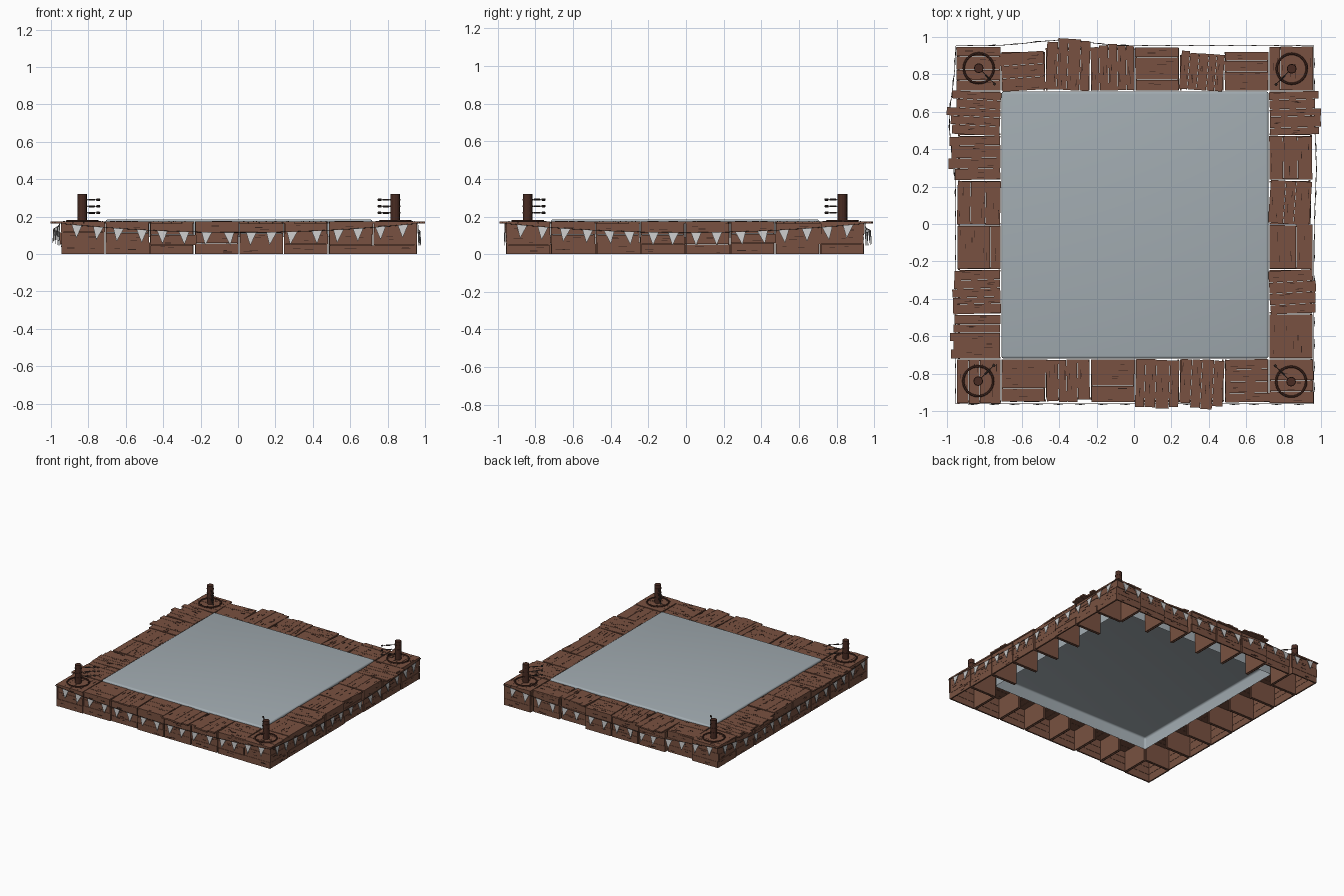
import bpy, bmesh, math, random
from mathutils import Matrix, Vector

if "Cube" in bpy.data.objects:
    bpy.data.objects.remove(bpy.data.objects["Cube"])

random.seed(4)
C = Vector((0.005, -0.005, 0))       # centre of the platform
HALF, CELL, TOP = 0.955, 0.2388, 0.175
SIDES = ["front", "right", "back", "left"]
R = random.uniform


def material(name, rgb):
    m = bpy.data.materials.new(name)
    m.diffuse_color = (*rgb, 1)
    m.use_nodes = True
    m.node_tree.nodes["Principled BSDF"].inputs["Base Color"].default_value = m.diffuse_color
    return m


WOOD = material("wood", (0.19, 0.083, 0.052))
CRACK = material("crack", (0.035, 0.016, 0.012))
DARK = material("dark_wood", (0.065, 0.024, 0.016))
METAL = material("dark_metal", (0.05, 0.035, 0.03))


def side_matrix(k):
    return Matrix.Translation(C) @ Matrix.Rotation(k * math.pi / 2, 4, 'Z')


def finish(bm, name, mats=(), matrix=Matrix()):
    me = bpy.data.meshes.new(name)
    bm.to_mesh(me)
    bm.free()
    for m in mats:
        me.materials.append(m)
    ob = bpy.data.objects.new(name, me)
    bpy.context.collection.objects.link(ob)
    ob.matrix_world = matrix
    return ob


def box(bm, M, lo, hi, mat=0):
    lo, hi = Vector(lo), Vector(hi)
    S = Matrix.Translation((lo + hi) / 2) @ Matrix.Diagonal((*(hi - lo), 1))
    g = bmesh.ops.create_cube(bm, size=1, matrix=M @ S)
    for f in {f for v in g["verts"] for f in v.link_faces}:
        f.material_index = mat


def panel(bm, M, length, width, n, extra=0.0, jag=0.004, t=0.012, cracks=True):
    """n boards along local x (starting at x=0), stacked in y, outer face at z=0."""
    cuts = [0] + [width * (i + R(-.15, .15)) / n for i in range(1, n)] + [width]
    for i in range(n):
        end = length + (extra * R(.15, 1) if i != n // 2 else extra) + R(-jag, jag)
        y0, y1 = cuts[i] + .0008, cuts[i + 1] - .0008
        box(bm, M, (R(0, jag), y0, -t), (end, y1, R(-.002, 0)))
        for _ in range(2 if cracks else 0):
            x, y, l = R(.02, length - .07), R(y0 + .008, y1 - .008), R(.02, .05)
            box(bm, M, (x, y, -.004), (x + l, y + .003, .0006), 1)


def frame(origin, x, y):
    x, y = Vector(x), Vector(y)
    M = Matrix((x, y, x.cross(y))).transposed().to_4x4()
    M.translation = Vector(origin)
    return M


def outer_wall(bm, u0, w, v):
    panel(bm, frame((u0, -v, 0), (1, 0, 0), (0, 0, 1)), w, TOP - .012, 3, 0, .006)


def cross_wall(bm, u, v0, v1):
    # plain divider standing between neighbouring crates
    box(bm, Matrix(), (u - .004, -v1, 0), (u + .004, -v0, TOP - .012))


# Crates: (outer reach, boards point outward?, twist) for each cell along each side
ROWS = [
    [(.945, 0, 0), (.935, 1, .02), (.948, 0, 0), (.97, 1, -.03), (.97, 1, -.05), (.948, 0, .02)],
    [(.95, 0, 0), (.955, 1, .05), (.95, 0, 0), (.94, 0, -.07), (.948, 0, .01), (.985, 1, .03)],
    [(.925, 0, 0), (.91, 1, -.08), (.95, 0, 0), (.955, 1, .02), (.985, 1, -.04), (.925, 0, .06)],
    [(.995, 1, -.05), (.985, 1, .02), (.95, 0, -.02), (.95, 0, 0), (.97, 1, .03), (.975, 1, 0)],
]
for k, row in enumerate(ROWS):
    bm = bmesh.new()
    for i, (reach, outward, twist) in enumerate(row):
        u0 = -HALF + CELL * (i + 1) + .003
        w = CELL - .006
        v0 = HALF - CELL + .002
        depth = min(reach, .95) - v0
        mid = Matrix.Translation((u0 + w / 2, -v0 - depth / 2, TOP))
        T = mid @ Matrix.Rotation(twist, 4, 'Z') @ mid.inverted()
        if outward:
            M = frame((u0, -v0, TOP), (0, -1, 0), (1, 0, 0))
            panel(bm, T @ M, depth, w, random.choice((4, 5)), reach - v0 - depth + .01)
        else:
            M = frame((u0, -v0 - depth, TOP), (1, 0, 0), (0, 1, 0))
            panel(bm, T @ M, w, depth, random.choice((3, 4)))
        outer_wall(bm, u0, w, min(reach, .947))
        cross_wall(bm, u0 + .004, v0, v0 + depth - .012)
        cross_wall(bm, u0 + w - .004, v0, v0 + depth - .012)
    # fix outward-facing normals where the panel frame is mirrored
    bmesh.ops.recalc_face_normals(bm, faces=bm.faces)
    finish(bm, SIDES[k] + "_crates", (WOOD, CRACK), side_matrix(k))

# Corner crates, posts, base rings and rope tensioners
for k in range(4):
    M = side_matrix(k)
    bm = bmesh.new()
    a, w = HALF - CELL + .002, CELL - .004
    panel(bm, frame((a, -a - w, TOP), (1, 0, 0), (0, 1, 0)), w, w, 4, 0, .002)
    outer_wall(bm, a, w, .95)
    panel(bm, frame((.95, -a - w, 0), (0, 1, 0), (0, 0, 1)), w, TOP - .012, 3, 0, .005)
    cross_wall(bm, a + .004, a, a + w - .012)
    box(bm, Matrix(), (a, -a - .008, 0), (a + w - .012, -a, TOP - .012))
    bmesh.ops.recalc_face_normals(bm, faces=bm.faces)
    finish(bm, f"corner_crate_{k}", (WOOD, CRACK), M)

    px, py = .835, -.838
    P = M @ Matrix.Translation((px, py, 0))
    bm = bmesh.new()
    bmesh.ops.create_cone(bm, cap_ends=True, segments=12, radius1=.024, radius2=.024,
                          depth=.155, matrix=Matrix.Translation((0, 0, .2425)))
    for z in (.22, .255, .29):
        bmesh.ops.create_cone(bm, cap_ends=True, segments=12, radius1=.026, radius2=.026,
                              depth=.008, matrix=Matrix.Translation((0, 0, z)))
    finish(bm, f"post_{k}", (DARK,), P)

    bpy.ops.mesh.primitive_torus_add(major_segments=32, minor_segments=6,
                                     major_radius=.08, minor_radius=.006)
    ring = bpy.context.object
    ring.name = f"base_ring_{k}"
    ring.matrix_world = P @ Matrix.Translation((0, 0, TOP + .002))
    ring.data.materials.append(DARK)
    bpy.ops.object.shade_smooth_by_angle()

    # three tensioners pointing diagonally at the middle of the mat
    bm = bmesh.new()
    for z in (.22, .255, .29):
        D = Matrix.Translation((0, 0, z)) @ Matrix.Rotation(math.radians(135), 4, 'Z') \
            @ Matrix.Rotation(math.pi / 2, 4, 'Y')
        for s, e, r in ((.02, .12, .002), (.05, .09, .005), (.112, .126, .007)):
            bmesh.ops.create_cone(bm, cap_ends=True, segments=8, radius1=r, radius2=r,
                                  depth=e - s, matrix=D @ Matrix.Translation((0, 0, (s + e) / 2)))
    finish(bm, f"tensioners_{k}", (METAL,), P)

# Mat: rounded shell, open underneath
bm = bmesh.new()
bmesh.ops.create_cube(bm, size=1, matrix=Matrix.Translation((*C.xy, .1375))
                      @ Matrix.Diagonal((1.428, 1.428, .095, 1)))
bmesh.ops.delete(bm, geom=[f for f in bm.faces if f.normal.z < -.5], context='FACES')
edges = [e for e in bm.edges if not e.is_boundary]
bmesh.ops.bevel(bm, geom=edges, offset=.014, segments=4, profile=.5, affect='EDGES')
mat = finish(bm, "mat", (material("mat_grey", (.36, .41, .44)),))
bpy.context.view_layer.objects.active = mat
bpy.ops.object.select_all(action='DESELECT')
mat.select_set(True)
bpy.ops.object.shade_smooth_by_angle()

# Bunting: a sagging string with pennants on every side
BULGE = [(0, 0), (.3, .012), (.4, .03), (-.55, .035)]
for k in range(4):
    def string_point(u):
        c, h = BULGE[k]
        v = .957 + h * math.exp(-((u - c) / .22) ** 2)
        return Vector((u, -v, .115 + .048 * (u / .95) ** 2))

    cu = bpy.data.curves.new("string", 'CURVE')
    cu.dimensions, cu.bevel_depth, cu.bevel_resolution = '3D', .0016, 1
    sp = cu.splines.new('POLY')
    sp.points.add(32)
    for i, p in enumerate(sp.points):
        p.co = (*string_point(-.957 + 1.914 * i / 32), 1)
    cu.materials.append(METAL)
    ob = bpy.data.objects.new(SIDES[k] + "_bunting_string", cu)
    bpy.context.collection.objects.link(ob)
    ob.matrix_world = side_matrix(k)

    bm = bmesh.new()
    for i in range(16):
        u = -.875 + 1.75 * i / 15 + R(-.008, .008)
        a, b = string_point(u - .028), string_point(u + .028)
        tip = (a + b) / 2 + Vector((R(-.012, .012), -.004, -.07))
        tri = [a, b, tip]
        fr = [bm.verts.new(p + Vector((0, -.0015, 0))) for p in tri]
        bk = [bm.verts.new(p + Vector((0, .0015, 0))) for p in tri]
        bm.faces.new(fr)
        bm.faces.new(bk[::-1])
        for j in range(3):
            bm.faces.new((fr[j], bk[j], bk[(j + 1) % 3], fr[(j + 1) % 3]))
    bmesh.ops.recalc_face_normals(bm, faces=bm.faces)
    finish(bm, SIDES[k] + "_pennants", (), side_matrix(k))
